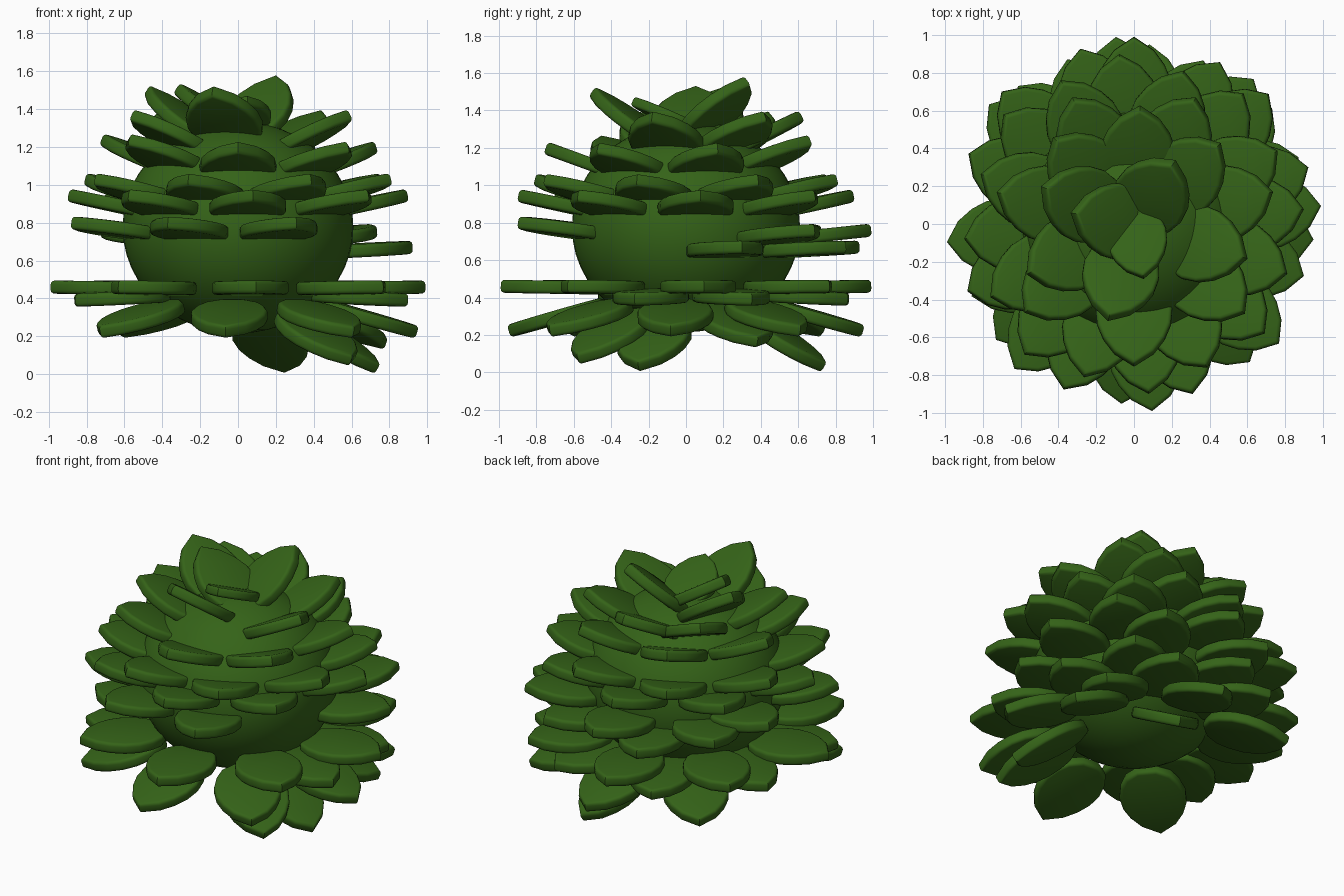
import bpy, bmesh
from math import radians, cos, sin
from mathutils import Matrix

if "Cube" in bpy.data.objects:
    bpy.data.objects.remove(bpy.data.objects["Cube"])

green = bpy.data.materials.new("leaf_green")
green.diffuse_color = (0.035, 0.125, 0.009, 1)
green.use_nodes = True
green.node_tree.nodes["Principled BSDF"].inputs["Base Color"].default_value = green.diffuse_color

# Core: a smooth, slightly squashed ball
bpy.ops.mesh.primitive_uv_sphere_add(segments=48, ring_count=24, location=(0, 0, 0.775))
core = bpy.context.object
core.name = "core"
core.scale = (0.61, 0.61, 0.56)
bpy.ops.object.transform_apply(location=False, rotation=False, scale=True)
bpy.ops.object.shade_smooth()
core.data.materials.append(green)


# Leaf: thick pointed slab with softened rims, tip at the origin, base towards -x
def leaf_mesh():
    half = [(-0.48, 0.14), (-0.41, 0.18), (-0.32, 0.203), (-0.23, 0.195), (-0.15, 0.163), (-0.07, 0.105)]
    outline = [(-0.53, 0.06)] + half + [(0, 0)] + [(x, -y) for x, y in reversed(half)] + [(-0.53, -0.06)]
    t = 0.035
    bm = bmesh.new()
    face = bm.faces.new([bm.verts.new((x, y, -t)) for x, y in outline])
    ext = bmesh.ops.extrude_face_region(bm, geom=[face])
    bmesh.ops.translate(bm, vec=(0, 0, 2 * t),
                        verts=[g for g in ext["geom"] if isinstance(g, bmesh.types.BMVert)])
    bmesh.ops.recalc_face_normals(bm, faces=bm.faces[:])
    rim = [e for e in bm.edges if abs(e.verts[0].co.z - e.verts[1].co.z) < 1e-5]
    bmesh.ops.bevel(bm, geom=rim, offset=0.02, segments=3, profile=0.5, affect='EDGES')
    me = bpy.data.meshes.new("leaf")
    bm.to_mesh(me)
    bm.free()
    me.materials.append(green)
    return me


mesh = leaf_mesh()


def ring(n, start):
    return [start + 360 * k / n for k in range(n)]


# Whorls of leaves: tip radius, tip height, upward tilt, headings in degrees
whorls = [
    (0.78, 0.028, -32, [71, 341]),
    (0.83, 0.07, -28, [316]),
    (0.87, 0.16, -21, [26]),
    (0.95, 0.22, -16, [40, 85, 130, 220, 266, 310, 355]),
    (0.94, 0.39, -3, [343, 22, 67, 112, 157, 204]),
    (0.995, 0.46, 1, ring(8, 5.5)),
    (0.97, 0.67, 3, [18, 62, 107]),
    (0.99, 0.76, 6, [44, 90, 135]),
    (0.95, 0.80, 8, [157, 202, 247, 289]),
    (0.90, 0.945, 12, ring(8, 5)),
    (0.85, 1.03, 15, ring(8, 27)),
    (0.75, 1.20, 20, [270, 321, 13]),
    (0.74, 1.24, 22, [64, 116, 167, 219]),
    (0.62, 1.37, 27, [87, 43, 343, 205, 133]),
    (0.52, 1.50, 35, [158, 255]),
    (0.39, 1.56, 41, [57]),
    (0.33, 1.51, 33, [170]),
    (0.29, 1.45, 24, [280]),
]

count = 0
for radius, height, tilt, headings in whorls:
    size = 0.8 if radius < 0.3 else 1.0      # the innermost leaf is smaller
    for a in headings:
        count += 1
        leaf = bpy.data.objects.new(f"leaf_{count:02d}", mesh)
        bpy.context.collection.objects.link(leaf)
        r = radians(a)
        leaf.matrix_world = (Matrix.Translation((radius * cos(r), radius * sin(r), height))
                             @ Matrix.Rotation(r, 4, 'Z') @ Matrix.Rotation(radians(-tilt), 4, 'Y')
                             @ Matrix.Scale(size, 4))

# Smooth rims (mesh is shared, so one call is enough)
bpy.ops.object.select_all(action='DESELECT')
leaf.select_set(True)
bpy.context.view_layer.objects.active = leaf
bpy.ops.object.shade_smooth_by_angle(angle=radians(35))
